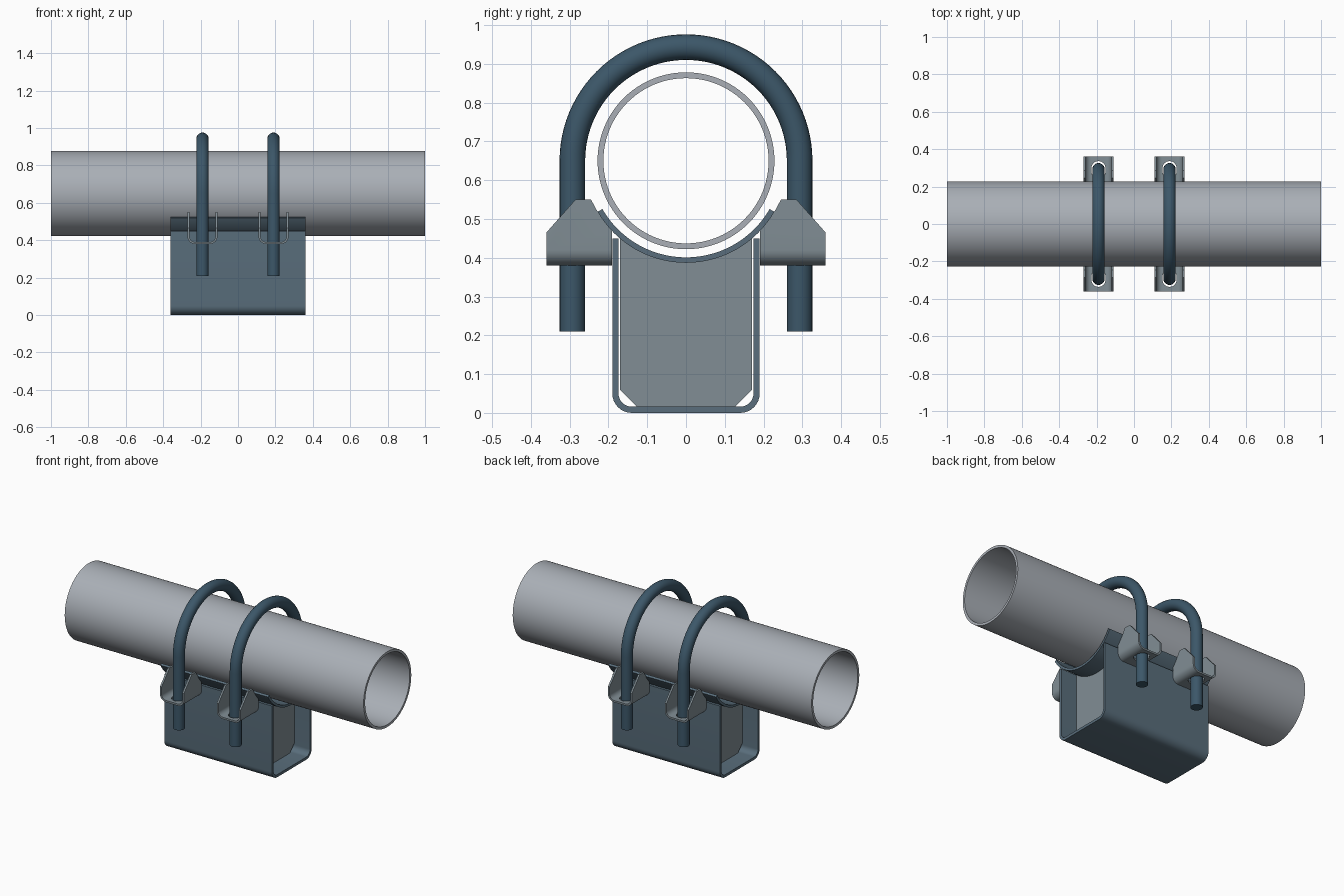
import bpy, bmesh
from math import sin, cos, pi, radians

if "Cube" in bpy.data.objects:
    bpy.data.objects.remove(bpy.data.objects["Cube"])

PZ = 0.65  # height of the pipe axis


def paint(name, rgb):
    m = bpy.data.materials.new(name)
    m.diffuse_color = (*rgb, 1)
    m.use_nodes = True
    m.node_tree.nodes["Principled BSDF"].inputs["Base Color"].default_value = m.diffuse_color
    return m


steel = paint("steel", (0.40, 0.43, 0.47))
plate = paint("plate", (0.22, 0.27, 0.30))
blue = paint("blue_steel", (0.10, 0.155, 0.20))
dark = paint("dark_blue", (0.045, 0.095, 0.14))


def smooth(o):
    bpy.ops.object.select_all(action='DESELECT')
    o.select_set(True)
    bpy.context.view_layer.objects.active = o
    bpy.ops.object.shade_smooth_by_angle(angle=radians(30))


def finish(name, bm, mat):
    bmesh.ops.recalc_face_normals(bm, faces=bm.faces)
    me = bpy.data.meshes.new(name)
    bm.to_mesh(me)
    bm.free()
    o = bpy.data.objects.new(name, me)
    bpy.context.collection.objects.link(o)
    if mat:
        me.materials.append(mat)
    smooth(o)
    return o


def prism(name, pts, axis, lo, hi, mat=None):
    """Extrude a closed 2D outline along an axis."""
    put = {'x': lambda a, b, h: (h, a, b), 'y': lambda a, b, h: (a, h, b),
           'z': lambda a, b, h: (a, b, h)}[axis]
    bm = bmesh.new()
    f = bm.faces.new([bm.verts.new(put(a, b, lo)) for a, b in pts])
    ext = bmesh.ops.extrude_face_region(bm, geom=[f])['geom']
    bmesh.ops.translate(bm, vec=put(0, 0, hi - lo),
                        verts=[v for v in ext if isinstance(v, bmesh.types.BMVert)])
    return finish(name, bm, mat)


def arc(cx, cz, r, a0, a1, n):
    """Arc points, angle in degrees measured from straight down."""
    return [(cx + r * sin(radians(a0 + (a1 - a0) * i / n)),
             cz - r * cos(radians(a0 + (a1 - a0) * i / n))) for i in range(n + 1)]


def u_profile(cx, half, z0, z1, t, r):
    """Bent sheet U section with rounded lower corners."""
    def run(h, zb, rad):
        return ([(cx - h, z1)] + arc(cx - h + rad, zb + rad, rad, -90, 0, 8)
                + arc(cx + h - rad, zb + rad, rad, 0, 90, 8) + [(cx + h, z1)])
    return run(half, z0, r) + run(half - t, z0 + t, r - t)[::-1]


def cut(o, cutter, op):
    m = o.modifiers.new("cut", 'BOOLEAN')
    m.operation, m.object, m.solver = op, cutter, 'EXACT'
    bpy.ops.object.select_all(action='DESELECT')
    bpy.context.view_layer.objects.active = o
    o.select_set(True)
    bpy.ops.object.modifier_apply(modifier=m.name)
    bpy.data.objects.remove(cutter)


# Hollow pipe
bm = bmesh.new()
ring = [bm.verts.new((x, 0, PZ + r)) for x, r in ((-1, .228), (1, .228), (1, .213), (-1, .213))]
edges = [bm.edges.new((ring[i], ring[(i + 1) % 4])) for i in range(4)]
bmesh.ops.spin(bm, geom=ring + edges, cent=(0, 0, PZ), axis=(1, 0, 0), angle=2 * pi,
               steps=96, use_merge=True)
bmesh.ops.remove_doubles(bm, verts=bm.verts, dist=1e-5)
finish("pipe", bm, steel)

# Base channel and curved saddle
prism("base_channel", u_profile(0, .19, 0, .45, .016, .05), 'x', -.36, .36, blue)
prism("saddle", arc(0, PZ, .263, -60, 60, 48) + arc(0, PZ, .249, 60, -60, 48),
      'x', -.36, .36, blue)

# Stiffener plates inside the channel
stiff = arc(0, PZ, .262, -40.5, 40.5, 32) + [(.17, .06), (.128, .017), (-.128, .017), (-.17, .06)]
for s, side in ((-1, "left"), (1, "right")):
    x = s * .25
    prism("stiffener_" + side, stiff, 'x', x - .008, x + .008, plate)

for s, side in ((-1, "left"), (1, "right")):
    x = s * .19
    # U-bolt swept along a leg, half circle, leg path
    path = [(-.293, .21)] + arc(0, PZ, .293, -90, -270, 48) + [(.293, .21)]
    cu = bpy.data.curves.new("u_bolt_" + side, 'CURVE')
    cu.dimensions, cu.bevel_depth, cu.bevel_resolution = '3D', .033, 8
    cu.use_fill_caps = True
    sp = cu.splines.new('POLY')
    sp.points.add(len(path) - 1)
    for p, (y, z) in zip(sp.points, path):
        p.co = (x, y, z, 1)
    o = bpy.data.objects.new("u_bolt_" + side, cu)
    bpy.context.collection.objects.link(o)
    cu.materials.append(dark)
    bpy.ops.object.select_all(action='DESELECT')
    o.select_set(True)
    bpy.context.view_layer.objects.active = o
    bpy.ops.object.convert(target='MESH')
    smooth(bpy.context.view_layer.objects.active)

    # Bent ear brackets with a slot for each bolt leg
    for d, end in ((-1, "front"), (1, "back")):
        ear = prism(f"bracket_{side}_{end}", u_profile(x, .08, .38, .6, .011, .04),
                    'y', d * .15, d * .4, plate)
        shape = ([(.36, .36), (.36, .465), (.285, .55), (.245, .55)]
                 + arc(0, PZ, .263, 61, 46.5, 6) + [(.19, .36)])
        cut(ear, prism("shape_cutter", [(d * y, z) for y, z in shape], 'x', x - .2, x + .2),
            'INTERSECT')
        slot = arc(x, .298, .038, 90, 270, 16) + arc(x, .282, .038, -90, 90, 16)
        cut(ear, prism("slot_cutter", [(a, d * b) for a, b in slot], 'z', .3, .42), 'DIFFERENCE')
        smooth(ear)
